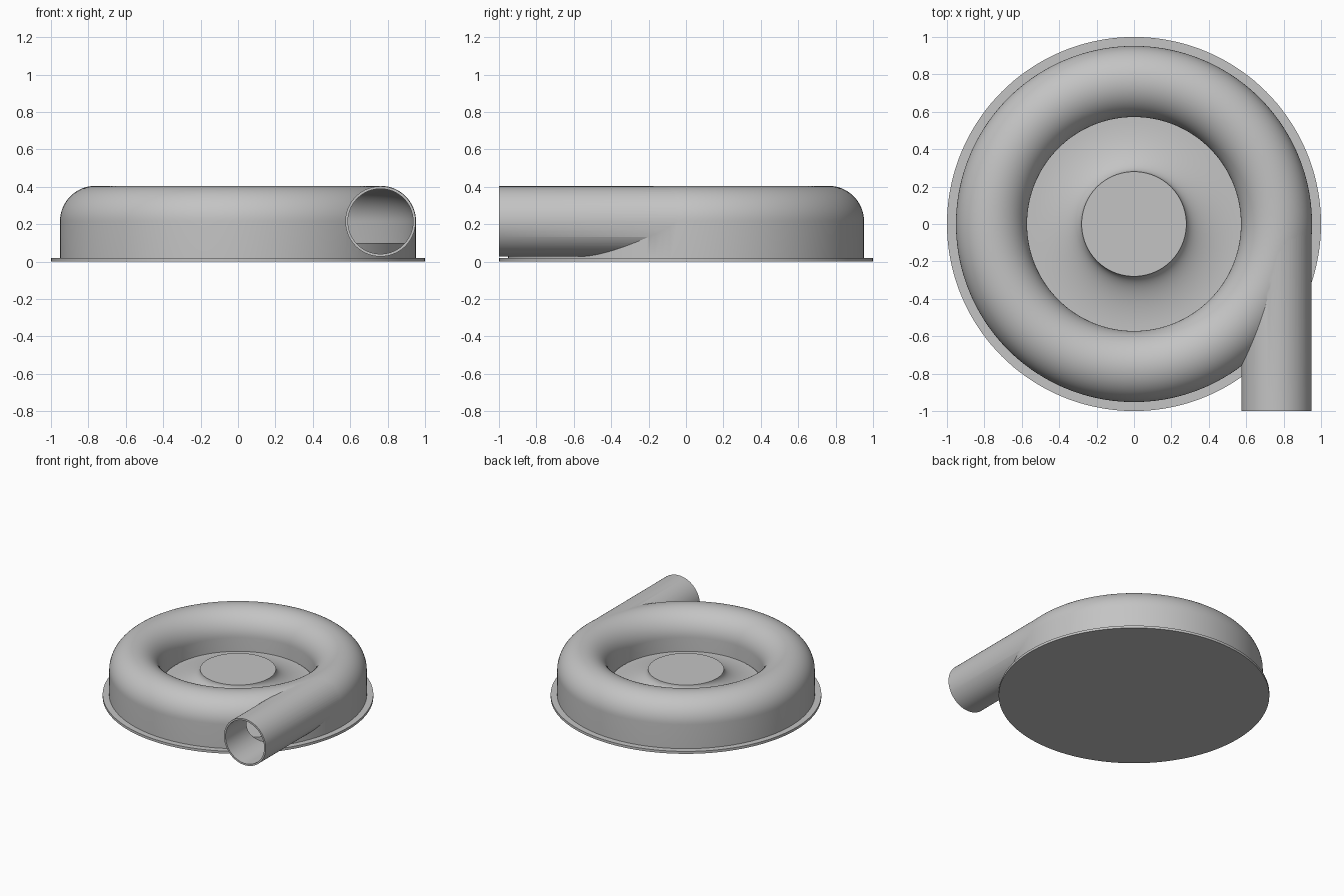
import bpy, bmesh
from math import sin, cos, pi, radians
from mathutils import Matrix

cube = bpy.data.objects.get("Cube")
if cube:
    bpy.data.objects.remove(cube, do_unlink=True)

grey = bpy.data.materials.new("plain grey")
grey.use_nodes = True
grey.diffuse_color = (0.55, 0.55, 0.55, 1)
grey.node_tree.nodes["Principled BSDF"].inputs["Base Color"].default_value = (0.55, 0.55, 0.55, 1)

RING = 0.762    # radius of the tube's centre line
MID = 0.215     # height of the tube's centre line
TUBE = 0.19     # outer tube radius
WALL = 0.014    # sheet thickness
BASE = 0.02     # flange thickness
FLOOR = 0.1     # inner floor height


def finish(name, bm):
    bmesh.ops.remove_doubles(bm, verts=bm.verts, dist=1e-5)
    bmesh.ops.recalc_face_normals(bm, faces=bm.faces)
    mesh = bpy.data.meshes.new(name)
    bm.to_mesh(mesh)
    bm.free()
    mesh.materials.append(grey)
    obj = bpy.data.objects.new(name, mesh)
    bpy.context.collection.objects.link(obj)
    return obj


def lathe(name, profile, closed=False, steps=144):
    """Turn an (r, z) profile around the z axis."""
    bm = bmesh.new()
    vs = [bm.verts.new((r, 0, z)) for r, z in profile]
    pairs = list(zip(vs, vs[1:]))
    if closed:
        pairs.append((vs[-1], vs[0]))
    edges = [bm.edges.new(p) for p in pairs]
    bmesh.ops.spin(bm, geom=vs + edges, cent=(0, 0, 0), axis=(0, 0, 1),
                   angle=2 * pi, steps=steps, use_merge=True)
    return finish(name, bm)


def rod(name, radius, y0, y1):
    """Straight cylinder along y, on the tube's centre line."""
    bm = bmesh.new()
    place = Matrix.Translation((RING, (y0 + y1) / 2, MID)) @ Matrix.Rotation(pi / 2, 4, 'X')
    bmesh.ops.create_cone(bm, cap_ends=True, segments=96, radius1=radius,
                          radius2=radius, depth=y1 - y0, matrix=place)
    return finish(name, bm)


def arch(radius, bottom):
    """Half-round section with straight legs down to the bottom."""
    arc = [(RING + radius * cos(pi * i / 32), MID + radius * sin(pi * i / 32))
           for i in range(33)]
    return [(RING + radius, bottom)] + arc + [(RING - radius, bottom)]


def smooth(obj):
    bpy.ops.object.select_all(action='DESELECT')
    obj.select_set(True)
    bpy.context.view_layer.objects.active = obj
    bpy.ops.object.shade_smooth_by_angle(angle=radians(30))


# Scroll casing with its tangent outlet pipe, hollowed out
casing = lathe("scroll_casing", arch(TUBE, BASE), closed=True)
tools = [
    (rod("outlet_pipe", TUBE - 0.002, -1, -0.01), 'UNION'),
    (lathe("cavity_cutter", arch(TUBE - WALL, 0), closed=True), 'DIFFERENCE'),
    (rod("bore_cutter", TUBE - WALL - 0.002, -1.05, -0.01), 'DIFFERENCE'),
]
for tool, operation in tools:
    tool.hide_render = True
    mod = casing.modifiers.new(tool.name, 'BOOLEAN')
    mod.operation = operation
    mod.solver = 'EXACT'
    mod.object = tool
bpy.context.view_layer.update()
graph = bpy.context.evaluated_depsgraph_get()
hollow = bpy.data.meshes.new_from_object(casing.evaluated_get(graph))
casing.modifiers.clear()
casing.data = hollow
for tool, operation in tools:
    bpy.data.objects.remove(tool, do_unlink=True)

# Thin mounting flange under everything
flange = lathe("base_flange", [(0, 0), (1, 0), (1, BASE), (0, BASE)])

# Inner floor with a flared hub rising in the middle
hub_r, hub_z, flare_r, flare_z = 0.28, 0.225, 0.565, FLOOR + 0.006
flare = [(flare_r - (flare_r - hub_r) * sin(pi / 2 * i / 20),
          hub_z - (hub_z - flare_z) * cos(pi / 2 * i / 20)) for i in range(21)]
floor = lathe("floor_and_hub", [(0, BASE), (0.93, BASE), (0.93, FLOOR), (flare_r, FLOOR)]
              + flare + [(0, hub_z)])

for part in (casing, flange, floor):
    smooth(part)
